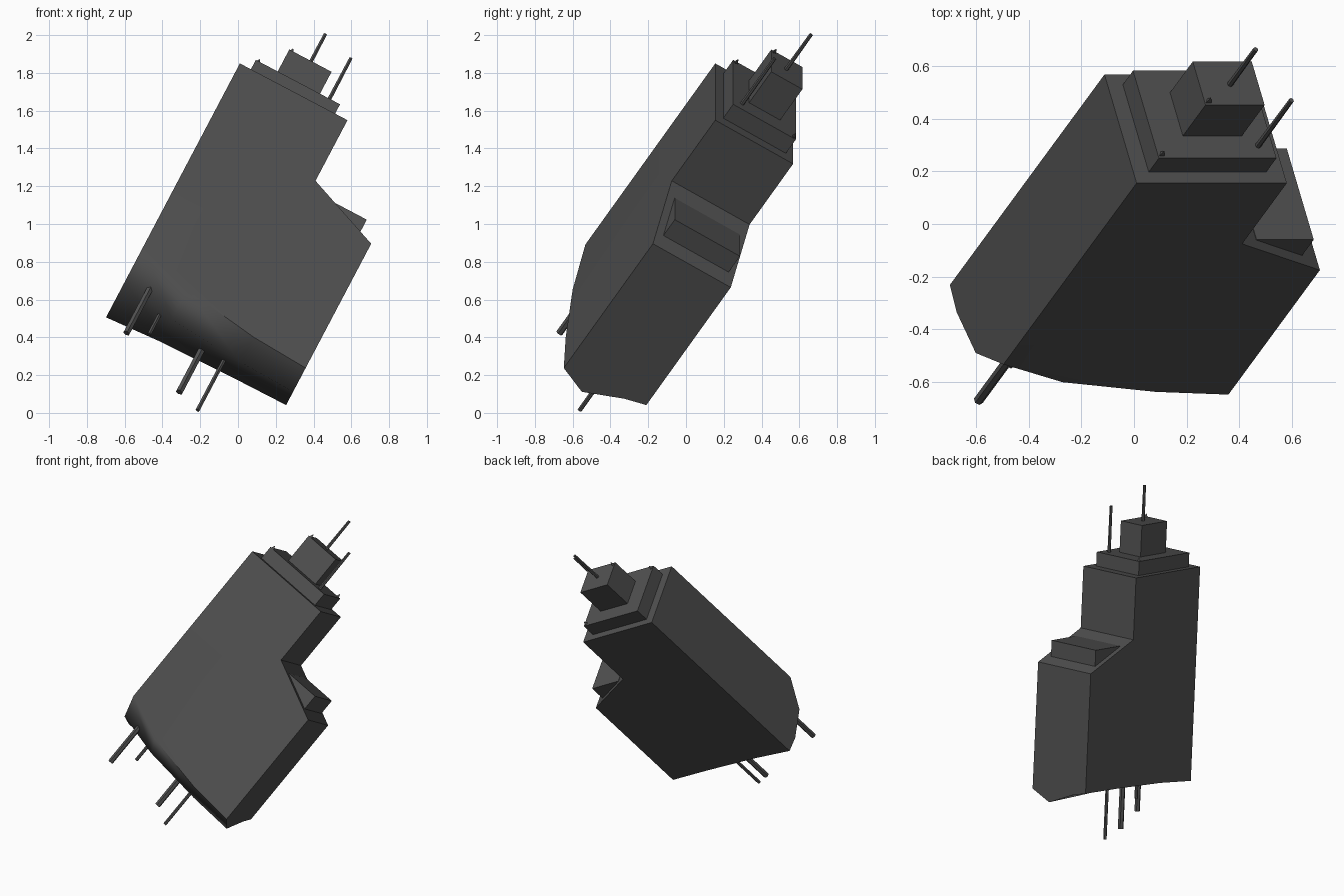
import bpy, bmesh, math
from mathutils import Matrix, Vector

if "Cube" in bpy.data.objects:
    bpy.data.objects.remove(bpy.data.objects["Cube"])

# Tilted local frame: r = across, d = depth, u = tower axis; origin at the body's front top left corner
FRAME = (Matrix.Translation((0.01, 0.155, 1.85))
         @ Matrix.Rotation(math.radians(27.8), 4, 'Y')
         @ Matrix.Rotation(math.radians(-32.4), 4, 'X'))

grey = bpy.data.materials.new("dark_grey")
grey.diffuse_color = (0.08, 0.08, 0.08, 1)
grey.use_nodes = True
grey.node_tree.nodes["Principled BSDF"].inputs["Base Color"].default_value = grey.diffuse_color


def finish(name, bm, smooth_angle=None):
    bmesh.ops.recalc_face_normals(bm, faces=bm.faces[:])
    if smooth_angle:
        for f in bm.faces:
            f.smooth = True
        for e in bm.edges:
            e.smooth = e.calc_face_angle(0) < math.radians(smooth_angle)
    me = bpy.data.meshes.new(name)
    bm.transform(FRAME)
    bm.to_mesh(me)
    bm.free()
    me.materials.append(grey)
    ob = bpy.data.objects.new(name, me)
    bpy.context.collection.objects.link(ob)
    return ob


def box(name, r, d, u):
    bm = bmesh.new()
    size = Matrix.Diagonal((r[1] - r[0], d[1] - d[0], u[1] - u[0], 1))
    mid = Vector((sum(r) / 2, sum(d) / 2, sum(u) / 2))
    bmesh.ops.create_cube(bm, size=1, matrix=Matrix.Translation(mid) @ size)
    return finish(name, bm)


def rod(name, r, d, u0, u1, rad0, rad1, sides=6):
    bm = bmesh.new()
    bmesh.ops.create_cone(bm, cap_ends=True, segments=sides, radius1=rad0, radius2=rad1,
                          depth=u1 - u0, matrix=Matrix.Translation((r, d, (u0 + u1) / 2)))
    return finish(name, bm)


# Main body: stepped outline with a curved underside
outline = [(0, 0), (0.644, 0), (0.644, -0.43), (1.06, -0.616)]
columns = [(0, 0), (0.31, 0.59), (0.74, 0.91), (1.06, 1)]       # r, blend left -> right
rows = [(0, -1.283, -1.497), (0.157, -1.45, -1.566),            # d, u at left, u at right
        (0.37, -1.498, -1.48), (0.488, -1.49, -1.45)]
bm = bmesh.new()
front = [bm.verts.new((r, 0, u)) for r, u in outline]
back = [bm.verts.new((r, 0.488, u)) for r, u in outline]
grid = [[bm.verts.new((r, d, a + (b - a) * t)) for r, t in columns] for d, a, b in rows]
for i in range(3):
    bm.faces.new((front[i], front[i + 1], back[i + 1], back[i]))
    for j in range(3):
        bm.faces.new((grid[i][j], grid[i][j + 1], grid[i + 1][j + 1], grid[i + 1][j]))
bm.faces.new(front + grid[0][::-1])
bm.faces.new(back + grid[3][::-1])
bm.faces.new([front[0], back[0]] + [row[0] for row in rows and grid[::-1]])
bm.faces.new([front[3], back[3]] + [row[3] for row in grid[::-1]])
body = finish("tower_body", bm, 50)
wn = body.modifiers.new("weighted", 'WEIGHTED_NORMAL')
wn.keep_sharp = True

# Roof tiers and the block on the sloping shoulder
box("lower_tier", (0.066, 0.57), (0.05, 0.443), (-0.02, 0.098))
box("upper_tier", (0.197, 0.45), (0.15, 0.345), (0.09, 0.317))
box("shoulder_block", (0.735, 0.98), (0.043, 0.452), (-0.68, -0.468))

# Small corner beacons
for i, (r, d, u) in enumerate([(0.082, 0.066, 0.098), (0.554, 0.427, 0.098),
                               (0.213, 0.166, 0.317)]):
    rod(f"corner_beacon_{i + 1}", r, d, u, u + 0.024, 0.013, 0.002, 3)

# Roof antennas
rod("tall_antenna", 0.328, 0.243, 0.30, 0.565, 0.012, 0.010)
rod("side_antenna", 0.507, 0.106, 0.09, 0.42, 0.012, 0.010)

# Rods hanging from the underside
for i, (r, d, u, rad) in enumerate([(0.135, 0.13, -1.745, 0.019), (0.244, 0.214, -1.63, 0.012),
                                    (0.528, 0.342, -1.783, 0.020), (0.658, 0.32, -1.845, 0.012)]):
    rod(f"hanging_rod_{i + 1}", r, d, u, -1.40, rad, rad)
